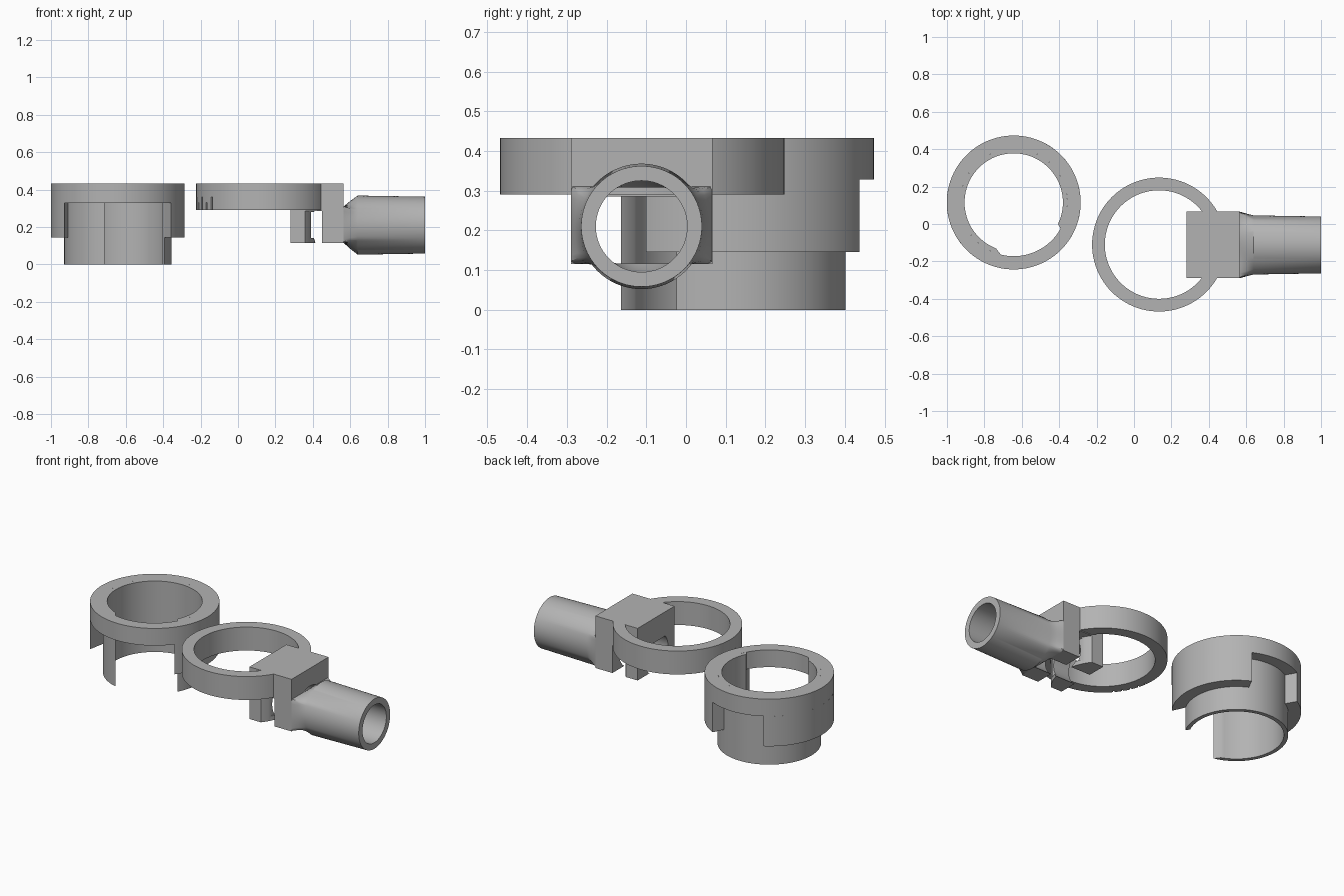
import bpy, bmesh
from math import sin, cos, radians, pi
from mathutils import Matrix, Vector

cube = bpy.data.objects.get("Cube")
if cube:
    bpy.data.objects.remove(cube, do_unlink=True)

grey = bpy.data.materials.new("plain grey")
grey.use_nodes = True
grey.diffuse_color = (0.45, 0.45, 0.45, 1)
grey.node_tree.nodes["Principled BSDF"].inputs["Base Color"].default_value = (0.45, 0.45, 0.45, 1)


def finish(name, bm):
    bmesh.ops.recalc_face_normals(bm, faces=bm.faces)
    mesh = bpy.data.meshes.new(name)
    bm.to_mesh(mesh)
    bm.free()
    mesh.materials.append(grey)
    ob = bpy.data.objects.new(name, mesh)
    bpy.context.collection.objects.link(ob)
    return ob


def box(name, lo, hi):
    bm = bmesh.new()
    bmesh.ops.create_cube(bm, size=1)
    lo, hi = Vector(lo), Vector(hi)
    for v in bm.verts:
        v.co = (lo + hi) / 2 + Matrix.Diagonal(hi - lo) @ v.co
    return finish(name, bm)


def cylinder(name, centre, radius, depth, axis):
    bm = bmesh.new()
    turn = Matrix.Rotation(pi / 2, 4, "Y") if axis == "X" else Matrix()
    bmesh.ops.create_cone(bm, cap_ends=True, segments=96, radius1=radius, radius2=radius,
                          depth=depth, matrix=Matrix.Translation(centre) @ turn)
    return finish(name, bm)


def loft(name, loops, closed):
    """Skin quads over equal-length loops; the loops themselves form a cycle."""
    bm = bmesh.new()
    rows = [[bm.verts.new(p) for p in loop] for loop in loops]
    n = len(rows[0])
    for a, b in zip(rows, rows[1:] + rows[:1]):
        for i in range(n if closed else n - 1):
            j = (i + 1) % n
            bm.faces.new((a[i], a[j], b[j], b[i]))
    if not closed:
        bm.faces.new([r[0] for r in rows])
        bm.faces.new([r[-1] for r in rows])
    return finish(name, bm)


def arc_block(name, centre, r_in, r_out, z0, z1, inner=(0, 360), outer=None):
    """Curved block; its inner and outer arcs may end at different angles."""
    outer = outer or inner
    full = inner[1] - inner[0] == 360
    steps = 96 if full else 64

    def arc(r, span, z):
        angles = [radians(span[0] + (span[1] - span[0]) * i / steps)
                  for i in range(steps if full else steps + 1)]
        return [(centre[0] + r * cos(a), centre[1] + r * sin(a), z) for a in angles]

    return loft(name, [arc(r_in, inner, z0), arc(r_out, outer, z0),
                       arc(r_out, outer, z1), arc(r_in, inner, z1)], full)


def apply_boolean(ob, cutter, operation="DIFFERENCE"):
    mod = ob.modifiers.new("cut", "BOOLEAN")
    mod.operation, mod.solver, mod.object = operation, "EXACT", cutter
    bpy.context.view_layer.objects.active = ob
    bpy.ops.object.modifier_apply(modifier=mod.name)
    bpy.data.objects.remove(cutter, do_unlink=True)


# Socket: collar, split skirt and open sleeve
socket = (-0.643, 0.115)
arc_block("socket_collar", socket, 0.287, 0.358, 0.328, 0.433)
arc_block("socket_sleeve", socket, 0.263, 0.287, 0, 0.433, (-26, 249), (-29, 256))
arc_block("skirt_left", socket, 0.287, 0.358, 0.145, 0.328, (120, 202), (120, 217))
arc_block("skirt_right", socket, 0.287, 0.358, 0.145, 0.328, (-29, 64), (-37, 64))

# Clamp ring with engraved tick marks
hub = (0.134, -0.11)
ring = arc_block("clamp_ring", hub, 0.29, 0.358, 0.29, 0.433)
for i in range(5):
    a = radians(188 + 8 * i)
    tick = box("tick_cutter", (-0.012, -0.005, 0.28), (0.012, 0.005, 0.36 if i % 2 == 0 else 0.33))
    tick.matrix_world = (Matrix.Translation((hub[0] + 0.358 * cos(a), hub[1] + 0.358 * sin(a), 0))
                         @ Matrix.Rotation(a, 4, "Z"))
    bpy.context.view_layer.update()
    apply_boolean(ring, tick)

# Mounting block: top plate, wall and hooked legs
y0, y1 = -0.29, 0.067
axis_y, axis_z = -0.112, 0.21
bore_r = 0.115


def bore():
    return cylinder("bore_cutter", (0.6, axis_y, axis_z), bore_r, 1.0, "X")


box("block_top", (0.28, y0, 0.285), (0.45, y1, 0.433))
wall = box("block_wall", (0.45, y0, 0.115), (0.565, y1, 0.433))
apply_boolean(wall, bore())
legs = box("hook_legs", (0.28, y0, 0.115), (0.45, y1, 0.29))
apply_boolean(legs, cylinder("round_trim", (*hub, 0.2), 0.287, 1, "Z"), "INTERSECT")
apply_boolean(legs, box("slot_cutter", (0.39, -0.5, 0.142), (0.5, 0.5, 0.28)))
apply_boolean(legs, bore())


# Spout: rectangular root blending into a round tube
def tube_loop(x, radius, square=0):
    pts = []
    for i in range(96):
        a = 2 * pi * i / 96
        c, s = cos(a), sin(a)
        half_z = 0.1 if s > 0 else 0.095
        rect = min(0.178 / max(abs(c), 1e-6), half_z / max(abs(s), 1e-6))
        r = radius + (rect - radius) * square
        pts.append((x, axis_y + r * c, axis_z + r * s))
    return pts


# The root rectangle is slightly shorter than the bore, so the bore is flattened there
root_bore = [(x, y, max(0.117, min(0.308, z))) for x, y, z in tube_loop(0.565, bore_r)]
loft("spout_tube", [tube_loop(0.565, 0.158, 1), tube_loop(0.60, 0.158, 0.5),
                    tube_loop(0.64, 0.158), tube_loop(1.0, 0.152),
                    tube_loop(1.0, bore_r), tube_loop(0.61, bore_r), root_bore], True)

# Smooth the round surfaces and keep the edges crisp
for ob in bpy.context.collection.objects:
    ob.select_set(ob.type == "MESH" and grey.name in ob.data.materials)
bpy.context.view_layer.objects.active = ring
bpy.ops.object.shade_smooth_by_angle(angle=radians(30))
